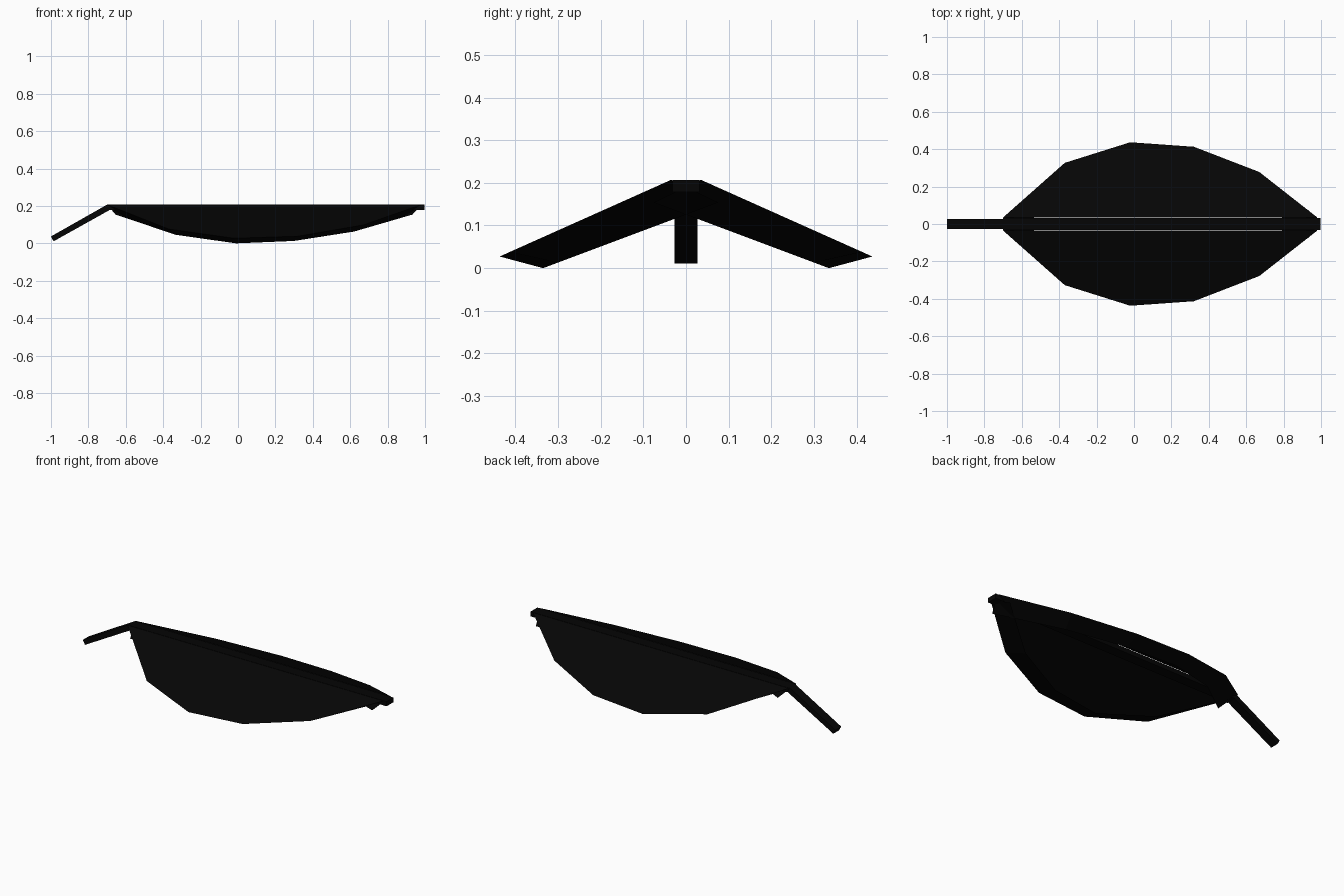
import bpy, bmesh

if "Cube" in bpy.data.objects:
    bpy.data.objects.remove(bpy.data.objects["Cube"])

mat = bpy.data.materials.new("dark_leaf")
mat.diffuse_color = (0.0015, 0.0015, 0.0015, 1)
mat.use_nodes = True
mat.node_tree.nodes["Principled BSDF"].inputs["Base Color"].default_value = mat.diffuse_color


def loft(name, a, b, cap_b=True):
    """Solid between two matching point loops (second cap optional)."""
    bm = bmesh.new()
    va = [bm.verts.new(p) for p in a]
    vb = [bm.verts.new(p) for p in b]
    bm.faces.new(va)
    if cap_b:
        bm.faces.new(vb[::-1])
    n = len(a)
    for i in range(n if cap_b else n - 1):
        j = (i + 1) % n
        bm.faces.new((va[i], vb[i], vb[j], va[j]))
    bmesh.ops.recalc_face_normals(bm, faces=bm.faces)
    me = bpy.data.meshes.new(name)
    bm.to_mesh(me)
    bm.free()
    ob = bpy.data.objects.new(name, me)
    me.materials.append(mat)
    bpy.context.collection.objects.link(ob)
    return ob


# leaf halves: sloping top outline with a rim turned under, open below
upper = [(-0.70, 0.035), (-0.37, 0.327), (-0.02, 0.437), (0.32, 0.413), (0.67, 0.278), (0.98, 0.035)]
under = [(-0.655, 0.154), (-0.334, 0.046), (-0.01, 0.0), (0.30, 0.013), (0.62, 0.063), (0.933, 0.154)]
for side, label in ((1, "back"), (-1, "front")):
    top = [(x, side * y, 0.207 - 0.447 * (y - 0.035)) for x, y in upper]
    bot = [(x, side * (0.335 - z / 0.375), z) for x, z in under]
    loft("leaf_half_" + label, top, bot, cap_b=False)

# midrib along the ridge
rib = [(-0.70, 0.207), (0.998, 0.207), (0.998, 0.179), (-0.685, 0.179)]
loft("midrib", [(x, -0.032, z) for x, z in rib], [(x, 0.032, z) for x, z in rib])

# drooping stem
stem = [(-1.0, 0.037), (-0.70, 0.207), (-0.685, 0.179), (-0.986, 0.011)]
loft("stem", [(x, -0.027, z) for x, z in stem], [(x, 0.027, z) for x, z in stem])
